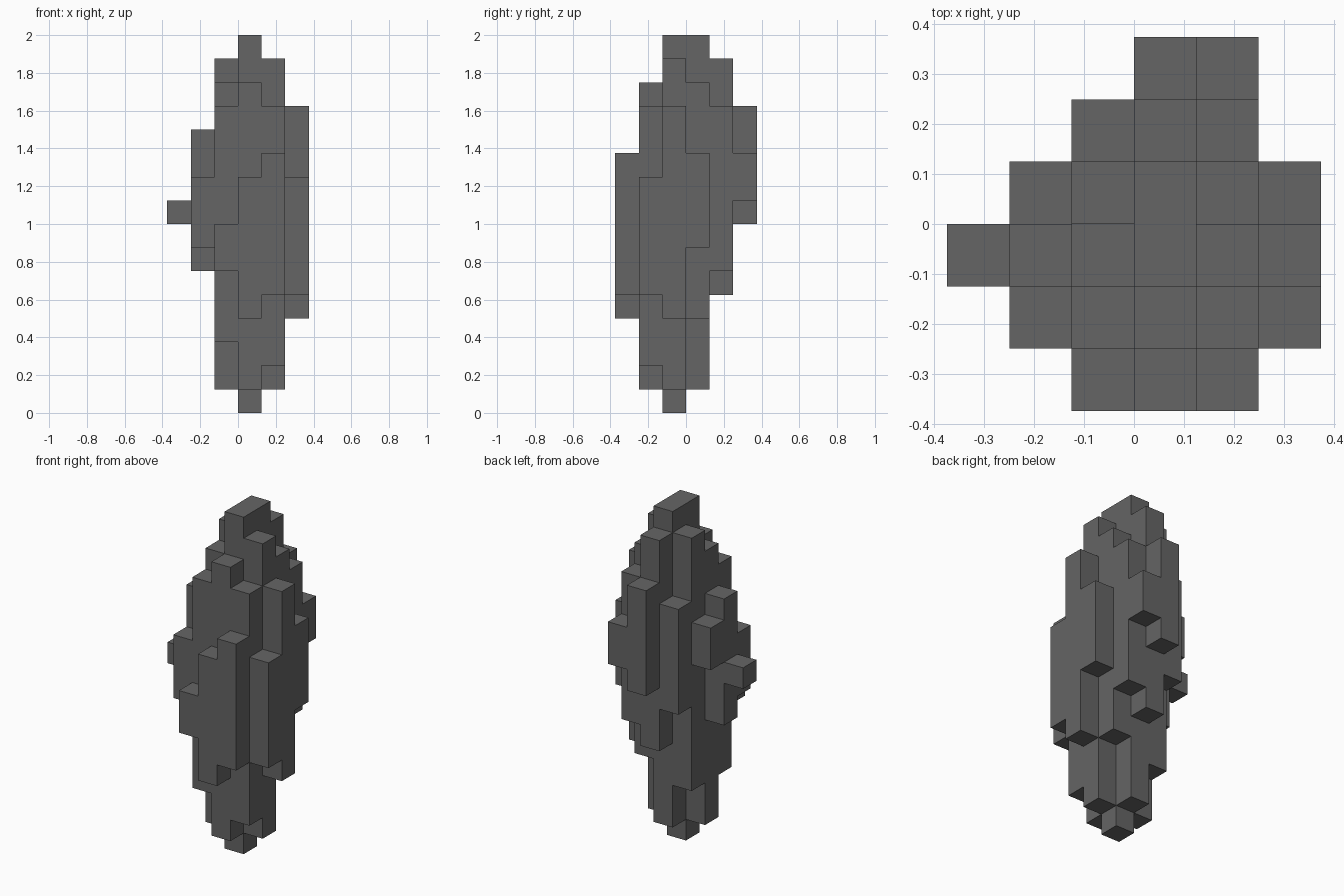
import bpy
import bmesh
from mathutils import Vector

cube = bpy.data.objects.get("Cube")
if cube:
    bpy.data.objects.remove(cube, do_unlink=True)

UNIT = 0.125

# Upright columns (bottom, top) in cells, row by row from front to back;
# each row starts at the given cell on the x axis
ROWS = {
    -3: (-1, [(6, 8), (4, 10), (5, 11)]),
    -2: (-2, [(7, 10), (3, 13), (1, 14), (2, 13), (5, 10)]),
    -1: (-3, [(8, 9), (6, 12), (1, 14), (0, 16), (1, 15), (4, 13)]),
    0: (-2, [(9, 11), (3, 15), (1, 16), (4, 14), (7, 11)]),
    1: (-1, [(7, 12), (5, 15), (6, 13)]),
    2: (0, [(8, 13), (9, 11)]),
}


def filled_cells():
    cells = set()
    for row, (start, columns) in ROWS.items():
        for offset, (bottom, top) in enumerate(columns):
            cells.update((start + offset, row, level) for level in range(bottom, top))
    return cells


def add_cell_side(bm, centre, axis, sign):
    """Add one square side of a cell, facing outward."""
    normal, across, along = Vector(), Vector(), Vector()
    normal[axis] = sign
    across[(axis + 1) % 3] = sign
    along[(axis + 2) % 3] = 1
    corners = [normal - across - along, normal + across - along,
               normal + across + along, normal - across + along]
    bm.faces.new([bm.verts.new((centre + corner / 2) * UNIT) for corner in corners])


# Stone-grey material
grey = bpy.data.materials.new("stone_grey")
grey.use_nodes = True
colour = (0.13, 0.13, 0.13, 1)
grey.diffuse_color = colour
shader = next(n for n in grey.node_tree.nodes if n.type == "BSDF_PRINCIPLED")
shader.inputs["Base Color"].default_value = colour
shader.inputs["Roughness"].default_value = 0.9

# Crystal body: only the exposed sides of the cells
cells = filled_cells()
bm = bmesh.new()
for cell in cells:
    centre = Vector(cell) + Vector((0.5, 0.5, 0.5))
    for axis in range(3):
        for sign in (-1, 1):
            neighbour = list(cell)
            neighbour[axis] += sign
            if tuple(neighbour) not in cells:
                add_cell_side(bm, centre, axis, sign)
bmesh.ops.remove_doubles(bm, verts=bm.verts, dist=UNIT / 100)

mesh = bpy.data.meshes.new("blocky_crystal")
bm.to_mesh(mesh)
bm.free()
mesh.materials.append(grey)
crystal = bpy.data.objects.new("blocky_crystal", mesh)
bpy.context.collection.objects.link(crystal)
